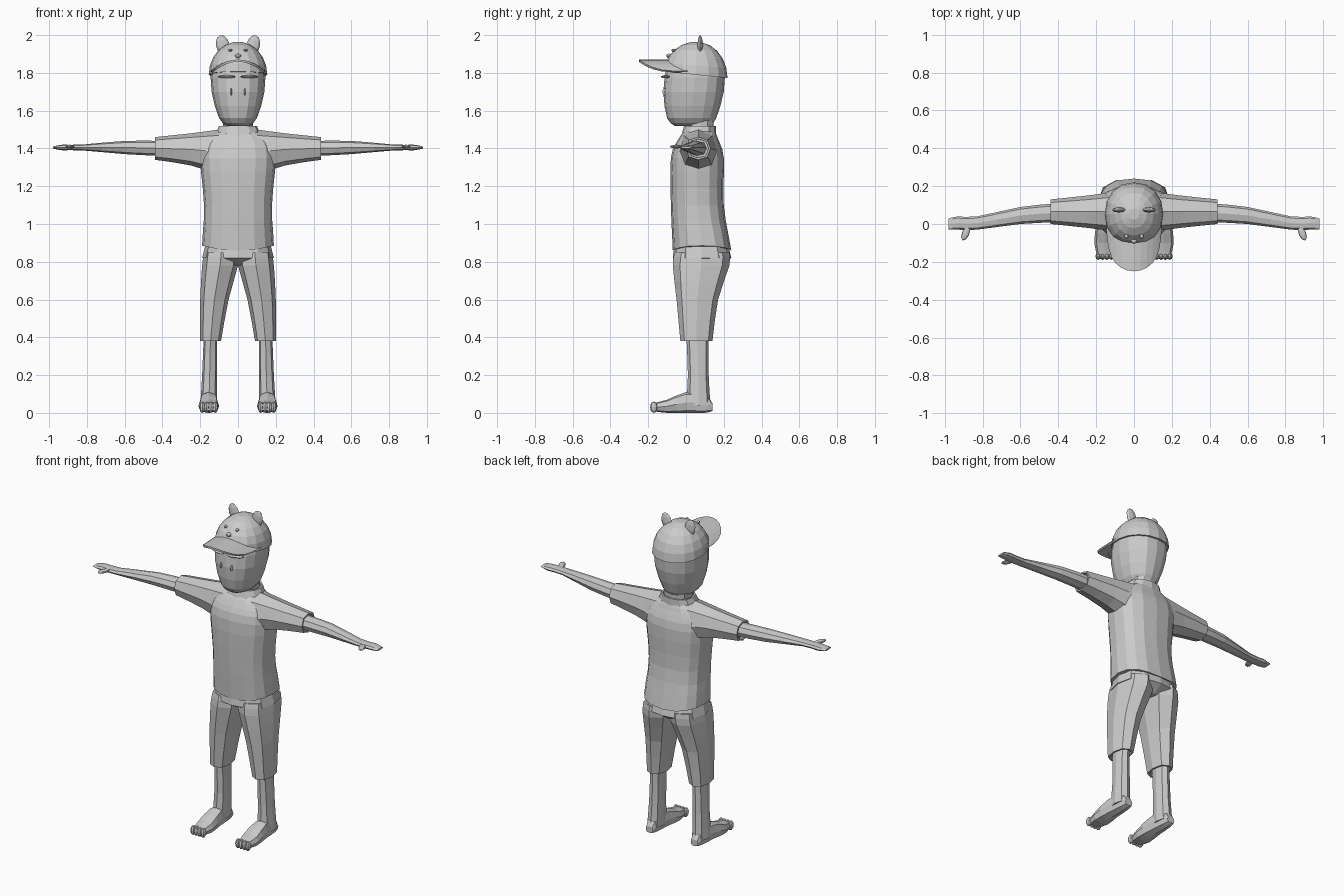
import bpy, bmesh, math
from mathutils import Vector, Matrix, Euler

cube = bpy.data.objects.get("Cube")
if cube:
    bpy.data.objects.remove(cube)

grey = bpy.data.materials.new("plain grey")
grey.use_nodes = True
colour = (0.6, 0.6, 0.6, 1)
grey.diffuse_color = colour
grey.node_tree.nodes["Principled BSDF"].inputs["Base Color"].default_value = colour


def finish(name, bm, mirror=False):
    """Turn a bmesh into a flat shaded object, optionally as a mirrored pair."""
    bmesh.ops.recalc_face_normals(bm, faces=bm.faces[:])
    mesh = bpy.data.meshes.new(name)
    bm.to_mesh(mesh)
    bm.free()
    mesh.materials.append(grey)
    obj = bpy.data.objects.new(name, mesh)
    bpy.context.scene.collection.objects.link(obj)
    if mirror:
        modifier = obj.modifiers.new("Mirror", "MIRROR")
        modifier.use_mirror_merge = False
    return obj


def signed_power(value, power):
    return math.copysign(abs(value) ** power, value)


def smooth_rings(rings, steps):
    """Fill in rings along a smooth spline through the given ones."""
    keys = [Vector(ring) for ring in rings]
    count = len(keys)
    slopes = []
    for i in range(count):
        before, after = max(i - 1, 0), min(i + 1, count - 1)
        slopes.append((keys[after] - keys[before]) / (after - before))
    filled = []
    for i in range(count - 1):
        start, end = keys[i], keys[i + 1]
        for step in range(steps):
            t = step / steps
            rest = 1 - t
            ease = t * t * (3 - 2 * t)
            filled.append(start.lerp(end, ease) + slopes[i] * t * rest * rest
                          - slopes[i + 1] * t * t * rest)
    return filled + [keys[-1]]


def loft(name, axis, rings, steps=1, sides=8, power=0.85,
         mirror=False, warp=None, hollow=None):
    """Skin rings given as (position, low a, high a, low b, high b)."""
    bm = bmesh.new()
    along = "xyz".index(axis)
    a, b = [other for other in range(3) if other != along]
    loops = []
    for position, low_a, high_a, low_b, high_b in smooth_rings(rings, steps):
        loop = []
        for side in range(sides):
            angle = math.tau * side / sides
            across = signed_power(math.cos(angle), power)
            upward = signed_power(math.sin(angle), power)
            point = Vector()
            point[along] = position
            point[a] = (low_a + high_a + across * (high_a - low_a)) / 2
            point[b] = (low_b + high_b + upward * (high_b - low_b)) / 2
            if warp:
                warp(point)
            loop.append(bm.verts.new(point))
        loops.append(loop)
    for first, second in zip(loops, loops[1:]):
        for i in range(sides):
            j = (i + 1) % sides
            bm.faces.new((first[i], first[j], second[j], second[i]))
    caps = {"start": bm.faces.new(loops[0]), "end": bm.faces.new(loops[-1])}
    bmesh.ops.recalc_face_normals(bm, faces=bm.faces[:])
    if hollow:
        # A rim of cloth, then a recess behind it
        opening = [caps[hollow]]
        bmesh.ops.inset_region(bm, faces=opening, thickness=0.01)
        bmesh.ops.inset_region(bm, faces=opening, thickness=0.001, depth=-0.02)
    return finish(name, bm, mirror)


def body(rings):
    """Turn (height, half width, front, back) into symmetric rings."""
    return [(z, -width, width, front, back) for z, width, front, back in rings]


def blob(name, centre, size, mirror=False, turn=(0, 0, 0)):
    bm = bmesh.new()
    place = Matrix.Translation(centre) @ Euler(turn).to_matrix().to_4x4()
    bmesh.ops.create_uvsphere(bm, u_segments=8, v_segments=6, radius=1,
                              matrix=place @ Matrix.Diagonal((*size, 1)))
    return finish(name, bm, mirror)


# Shirt, with a hem that dips in the middle
def hem_sag(point):
    if point.z < 1:
        point.z += 0.7 * point.x ** 2


loft("shirt", "z", body([
    (.86, .19, -.07, .24), (1.1, .18, -.08, .2), (1.35, .2, -.08, .2),
    (1.45, .17, -.04, .17), (1.5, .09, 0, .15),
]), steps=3, sides=16, power=0.8, warp=hem_sag)

# Sleeves, hollow at the cuff
loft("sleeve", "x", [
    (.1, -.04, .17, 1.26, 1.5), (.25, -.02, .15, 1.31, 1.48),
    (.44, 0, .13, 1.34, 1.46),
], steps=2, mirror=True, hollow="end")

# Collar and neck
loft("collar", "z", body([(1.45, .13, -.03, .16), (1.52, .1, -.01, .16)]),
     sides=12, hollow="end")
loft("neck", "z", body([(1.4, .08, 0, .14), (1.6, .08, 0, .15)]), sides=12)

# Forearms, hands and thumbs
loft("forearm_and_hand", "x", [
    (.4, .01, .11, 1.36, 1.44), (.6, 0, .09, 1.37, 1.44),
    (.83, -.03, .04, 1.39, 1.42), (.93, -.03, .04, 1.39, 1.42),
    (.98, -.03, .03, 1.4, 1.41),
], steps=2, mirror=True)
blob("thumb", (.89, -.05, 1.41), (.02, .04, .01), mirror=True, turn=(0, 0, .4))

# Shorts, hollow at the knee
loft("shorts_seat", "z", body([
    (.78, .06, 0, .18), (.82, .19, -.07, .24), (.9, .17, -.06, .22),
]), sides=12, power=0.8)
loft("shorts_leg", "z", [
    (.38, .09, .2, -.03, .14), (.6, .05, .2, -.05, .17),
    (.78, 0, .19, -.07, .23), (.85, 0, .18, -.06, .23),
], steps=2, mirror=True, hollow="start")

# Shins and feet
loft("shin", "z", [
    (.04, .11, .2, 0, .13), (.2, .11, .19, .01, .12),
    (.45, .11, .18, 0, .12),
], steps=2, mirror=True)
loft("foot", "y", [
    (-.18, .12, .19, .01, .05), (-.1, .1, .21, 0, .07),
    (0, .11, .2, 0, .11), (.1, .12, .19, 0, .1), (.14, .13, .18, .01, .05),
], steps=2, power=0.7, mirror=True)
for toe in range(4):
    blob("toe", (.12 + toe * .023, -.17, .03), (.015, .02, .03), mirror=True)

# Head
loft("head", "z", body([
    (1.52, .06, -.06, .13), (1.56, .1, -.1, .16), (1.7, .14, -.12, .2),
    (1.84, .14, -.1, .2), (1.9, .1, -.06, .15),
]), steps=2, sides=16, power=0.88)

# Eyebrows and eyes
blob("eyebrow", (.06, -.11, 1.78), (.05, .02, .008), mirror=True,
     turn=(0, 0, .3))
blob("eye", (.036, -.11, 1.7), (.005, .015, .02), mirror=True)


# Domed cap crown, lower at the back
CROWN_BASE, CROWN_HEIGHT, CROWN_MIDDLE = 1.79, 0.175, 0.052


def cap_tilt(point):
    nearness = 1 - (point.z - CROWN_BASE) / CROWN_HEIGHT
    point.z -= 0.1 * (point.y - CROWN_MIDDLE) * nearness


dome = []
for level in range(6):
    angle = math.radians(level * 16)
    reach = math.cos(angle)
    dome.append((CROWN_BASE + CROWN_HEIGHT * math.sin(angle), .155 * reach,
                 CROWN_MIDDLE - .168 * reach, CROWN_MIDDLE + .168 * reach))
loft("cap_crown", "z", body(dome), sides=16, power=0.92, warp=cap_tilt)

# Arched brim
bm = bmesh.new()
rows = []
for i in range(13):
    angle = math.radians(-84 + 14 * i)
    s, c = math.sin(angle), math.cos(angle)
    height = 1.865 - .06 * s * s
    inner = Vector((.145 * s, .04 - .14 * c, height))
    outer = Vector((.14 * s, .01 - .26 * c ** .6, height))
    rows.append([bm.verts.new(inner.lerp(outer, k / 3)) for k in range(4)])
for one, two in zip(rows, rows[1:]):
    for k in range(3):
        bm.faces.new((one[k], one[k + 1], two[k + 1], two[k]))
brim = finish("cap_brim", bm)
thickness = brim.modifiers.new("Thickness", "SOLIDIFY")
thickness.thickness = 0.012
thickness.offset = 0

# Animal face and ears on the cap
blob("cap_ear", (.08, .075, 1.945), (.036, .014, .056), mirror=True,
     turn=(0, .25, 0))
blob("cap_nose", (0, -.09, 1.89), (.016, .014, .012))
blob("cap_eye", (.04, -.065, 1.92), (.01, .012, .008), mirror=True)
